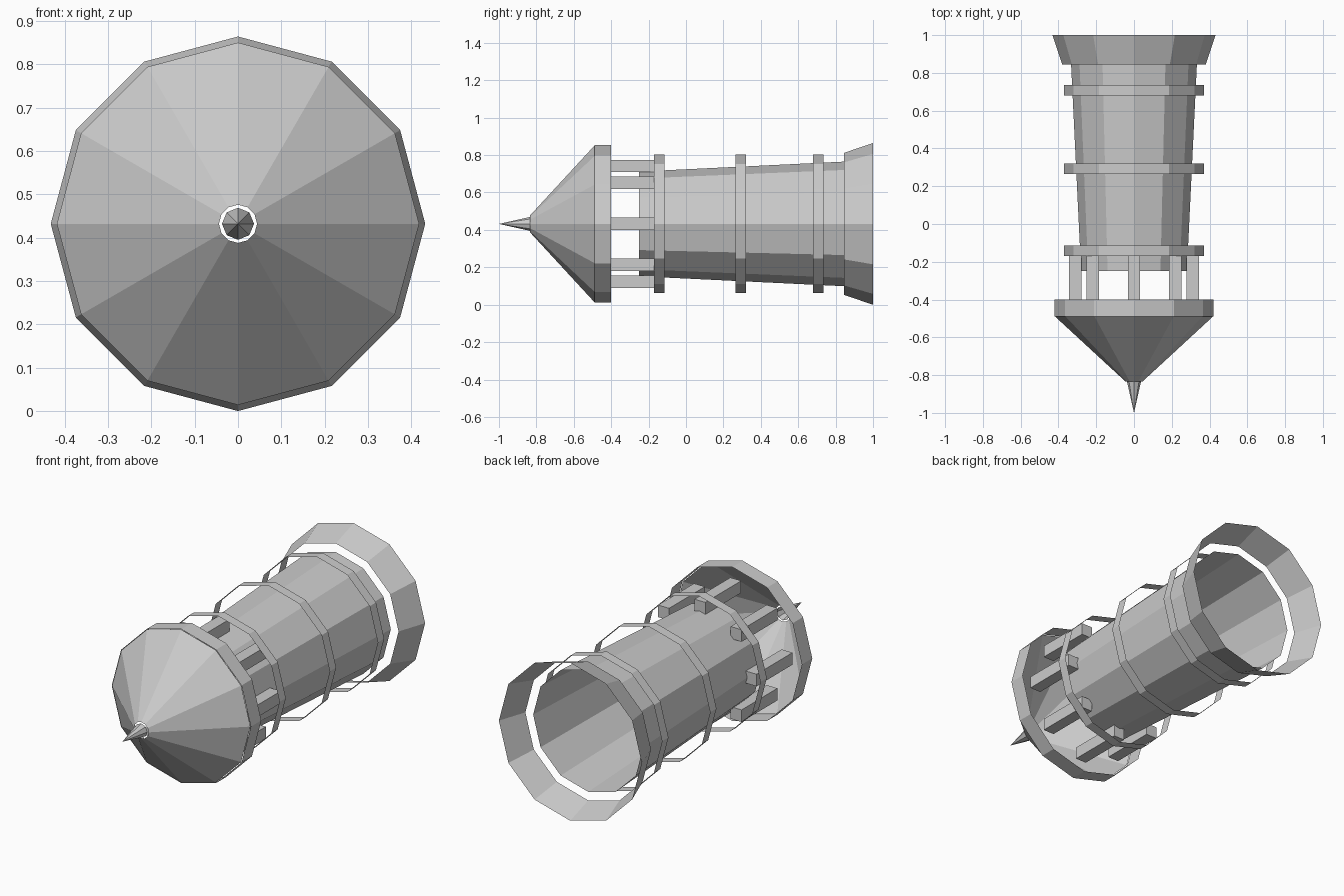
import bpy, bmesh, math

if "Cube" in bpy.data.objects:
    bpy.data.objects.remove(bpy.data.objects["Cube"])

CZ = 0.432  # height of the long axis


def tube(name, profile, sides=12):
    """Open faceted shell around the y axis; profile is (y, radius), radius 0 makes a tip."""
    bm = bmesh.new()
    rings = []
    for y, r in profile:
        if r == 0:
            rings.append([bm.verts.new((0, y, CZ))] * sides)
        else:
            rings.append([bm.verts.new((r * math.sin(2 * math.pi * i / sides), y,
                                        CZ + r * math.cos(2 * math.pi * i / sides)))
                          for i in range(sides)])
    for a, b in zip(rings, rings[1:]):
        for i in range(sides):
            j = (i + 1) % sides
            bm.faces.new(list(dict.fromkeys((a[i], b[i], b[j], a[j]))))
    return finish(name, bm)


def finish(name, bm):
    mesh = bpy.data.meshes.new(name)
    bm.to_mesh(mesh)
    bm.free()
    obj = bpy.data.objects.new(name, mesh)
    bpy.context.collection.objects.link(obj)
    return obj


# Tapered tower wall and flared foot
tube("tower_wall", [(-0.25, 0.28), (0.845, 0.333)])
tube("flared_foot", [(0.845, 0.38), (1.0, 0.432)])

# Three thin hoops standing off the wall
for i, y in enumerate((-0.17, 0.265, 0.68)):
    tube(f"hoop_{i + 1}", [(y, 0.37), (y + 0.055, 0.37)])

# Roof: rim band, cone and spike
tube("roof_rim", [(-0.49, 0.421), (-0.40, 0.421)])
tube("roof_cone", [(-0.835, 0.044), (-0.49, 0.418)])
tube("roof_spike", [(-1.0, 0), (-0.835, 0.037)], sides=8)

# Eight square posts between wall and roof
for i in range(8):
    a = i * math.pi / 4
    bm = bmesh.new()
    bmesh.ops.create_cube(bm, size=1)
    bmesh.ops.scale(bm, vec=(0.066, 0.31, 0.066), verts=bm.verts)
    bmesh.ops.translate(bm, vec=(0.31 * math.sin(a), -0.275, CZ + 0.31 * math.cos(a)),
                        verts=bm.verts)
    finish(f"post_{i + 1}", bm)
